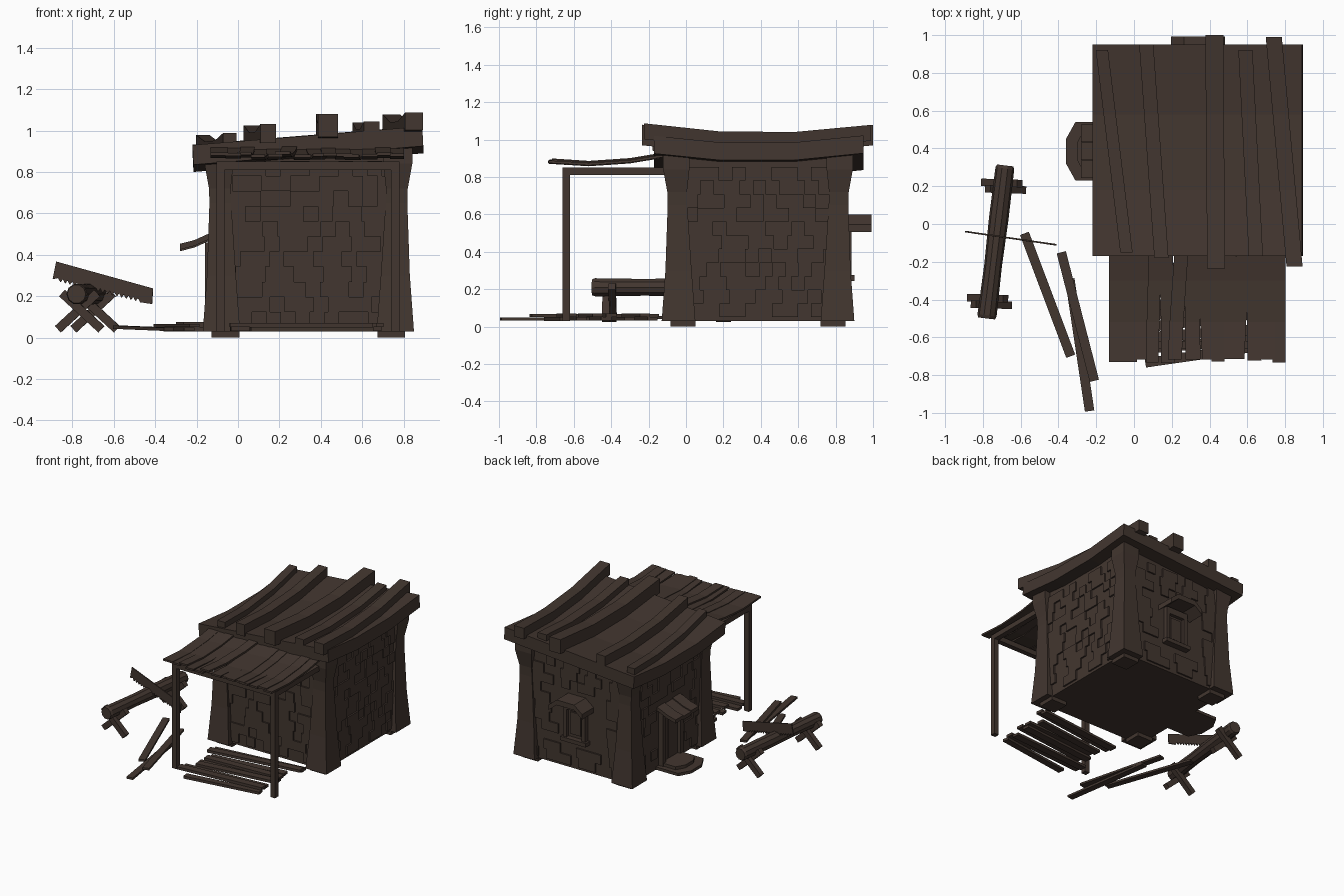
import bpy, bmesh, math, random
from mathutils import Vector

random.seed(7)
if "Cube" in bpy.data.objects:
    bpy.data.objects.remove(bpy.data.objects["Cube"], do_unlink=True)

wood = bpy.data.materials.new("dark_brown")
wood.use_nodes = True
COLOR = (0.055, 0.037, 0.029, 1)
wood.diffuse_color = COLOR
wood.node_tree.nodes["Principled BSDF"].inputs["Base Color"].default_value = COLOR


def add_loft(bm, rings):
    """Skin equal-sized rings of points and cap both ends."""
    loops = [[bm.verts.new(p) for p in ring] for ring in rings]
    n = len(loops[0])
    for a, b in zip(loops, loops[1:]):
        for i in range(n):
            j = (i + 1) % n
            bm.faces.new((a[i], a[j], b[j], b[i]))
    bm.faces.new(loops[0])
    bm.faces.new(loops[-1])


def finish(name, bm):
    bmesh.ops.recalc_face_normals(bm, faces=bm.faces)
    mesh = bpy.data.meshes.new(name)
    bm.to_mesh(mesh)
    bm.free()
    mesh.materials.append(wood)
    obj = bpy.data.objects.new(name, mesh)
    bpy.context.collection.objects.link(obj)
    return obj


def loft(name, rings):
    bm = bmesh.new()
    add_loft(bm, rings)
    return finish(name, bm)


def rect(x0, x1, y0, y1, z):
    return [(x0, y0, z), (x1, y0, z), (x1, y1, z), (x0, y1, z)]


def box(name, x, y, z):
    return loft(name, [rect(*x, *y, z[0]), rect(*x, *y, z[1])])


def board(name, a, b, w, t):
    """Straight timber between two centre points."""
    a, b = Vector(a), Vector(b)
    d = (b - a).normalized()
    side = d.cross(Vector((0, 0, 1))).normalized()
    up = side.cross(d)
    corners = [side * (w / 2 * i) + up * (t / 2 * j)
               for i, j in ((-1, -1), (1, -1), (1, 1), (-1, 1))]
    return loft(name, [[p + c for c in corners] for p in (a, b)])


def strip(x, y, z, w, h):
    return [(x - w / 2, y, z), (x + w / 2, y, z), (x + w / 2, y, z + h), (x - w / 2, y, z + h)]


def roof_top(x, y):
    """Roof height: rises towards +x and sags in the middle along y."""
    sag = max(0.18 - y, y - 0.58, 0) * 0.1
    return 0.913 + 0.09 * (x + 0.22) / 1.115 + sag - 0.018


# house body with a sloping top
X0, X1, Y0, Y1 = -0.12, 0.80, -0.08, 0.85
loft("house_walls", [rect(X0, X1, Y0, Y1, 0.03),
                     [(x, y, roof_top(x, y) - 0.05) for x, y, _ in rect(X0, X1, Y0, Y1, 0)]])

# flared corner posts and their foot blocks: height, outer offset, width
FLARE = [(0.03, 0.05, 0.18), (0.3, 0.03, 0.14), (0.65, 0.018, 0.105),
         (0.72, 0.02, 0.105), (0.84, 0.042, 0.14), (0.9, 0.042, 0.14)]
for sx, cx in (("right", X0), ("left", X1)):
    for sy, cy in (("front", Y0), ("back", Y1)):
        dx, dy = (1 if cx == X0 else -1), (1 if cy == Y0 else -1)
        rings = []
        for z, out, w in FLARE:
            top = z if z < 0.88 else roof_top(cx, cy) - 0.04
            rings.append(rect(cx - dx * out, cx + dx * (w - out),
                              cy - dy * out, cy + dy * (w - out), top))
        loft(f"{sy}_{sx}_corner_post", rings)
        fx, fy = cx + dx * 0.06, cy + dy * 0.065
        box(f"{sy}_{sx}_foot", (fx - 0.067, fx + 0.067), (fy - 0.067, fy + 0.067), (0, 0.04))


def bricks(name, axis, face, sign, lo, hi, hole=None):
    """Runs of raised bricks in running bond on one wall."""
    bm = bmesh.new()
    rows, step, h = 11, 0.07, 0.073
    for r in range(rows):
        z0 = 0.05 + r * h
        u = lo - random.random() * step
        while u < hi:
            run = step * random.choice((1, 2, 2, 3))
            a, b = max(u, lo), min(u + run, hi)
            u += run + step * random.choice((1, 1, 2))
            if hole and b > hole[0] and a < hole[1] and z0 + h > hole[2] and z0 < hole[3]:
                continue
            if b - a < 0.02:
                continue
            c, d = face - sign * 0.01, face + sign * 0.012
            span = (c, d, a, b) if axis == "x" else (a, b, c, d)
            add_loft(bm, [rect(*span, z0), rect(*span, z0 + h)])
    finish(name, bm)


bricks("front_bricks", "y", Y0, -1, X0 + 0.07, X1 - 0.07)
bricks("back_bricks", "y", Y1, 1, X0 + 0.07, X1 - 0.07, (0.19, 0.49, 0.22, 0.6))
bricks("left_bricks", "x", X1, 1, Y0 + 0.07, Y1 - 0.07)
bricks("right_bricks", "x", X0, -1, Y0 + 0.07, Y1 - 0.07, (0.23, 0.52, 0, 0.5))

# sagging roof slab
BENDS = (0.18, 0.58)
rings = []
for y in (-0.17, *BENDS, 0.95):
    a, b = roof_top(-0.22, y), roof_top(0.895, y)
    rings.append([(-0.215, y, a - 0.095), (0.895, y, b - 0.095), (0.89, y, b), (-0.22, y, a)])
loft("roof_slab", rings)

# bent timbers on the roof: back x, back y, front x, front y, width, height
for i, (xb, yb, xf, yf, w, h) in enumerate([
        (-0.17, 0.92, -0.04, -0.15, 0.065, 0.045), (0.065, 0.95, 0.145, -0.18, 0.075, 0.07),
        (0.425, 1.0, 0.435, -0.235, 0.095, 0.09), (0.59, 0.92, 0.645, -0.17, 0.075, 0.045),
        (0.74, 0.99, 0.85, -0.225, 0.085, 0.065)]):
    rings = []
    for y in (yf, *BENDS, yb):
        x = xf + (xb - xf) * (y - yf) / (yb - yf)
        rings.append(strip(x, y, roof_top(x, y) - 0.02, w, h + 0.02))
    loft(f"roof_timber_{i + 1}", rings)

# porch frame
for side, x in (("right", -0.085), ("left", 0.76)):
    box(f"porch_{side}_post", (x - 0.02, x + 0.02), (-0.66, -0.62), (0.03, 0.85))
    box(f"porch_{side}_rail", (x - 0.02, x + 0.02), (-0.62, -0.07), (0.81, 0.85))
box("porch_front_beam", (-0.065, 0.74), (-0.66, -0.62), (0.81, 0.85))

# crooked porch roof slats
for i in range(14):
    x = -0.09 + i * 0.066
    skew, lift, w = random.uniform(-0.025, 0.025), random.uniform(0, 0.015), random.uniform(0.065, 0.085)
    if i in (0, 13):
        skew = 0
    end = random.uniform(-0.74, -0.715)
    loft(f"porch_slat_{i + 1}", [
        strip(x + skew * t, y, z + lift, w, 0.014)
        for y, z, t in ((end, 0.87, 1), (-0.52, 0.857, 0.6), (-0.3, 0.872, 0), (-0.1, 0.905, -0.6))])

# loose boards lying under the porch
for i in range(8):
    y = -0.2 - i * 0.058
    z = 0.042 + 0.018 * (i % 2)
    s, e = random.uniform(-0.04, 0.04), random.uniform(-0.03, 0.05)
    board(f"floor_board_{i + 1}", (s, y - 0.06, z), (0.65 + e, y + random.uniform(-0.03, 0.04), z),
          0.055, 0.02)
board("floor_board_front", (0.06, -0.735, 0.04), (0.65, -0.65, 0.04), 0.05, 0.02)

# loose boards beside the house
board("side_board_1", (-0.58, -0.05, 0.05), (-0.335, -0.7, 0.04), 0.05, 0.016)
board("side_board_2", (-0.385, -0.15, 0.058), (-0.21, -0.83, 0.058), 0.05, 0.016)
board("side_board_3", (-0.34, -0.29, 0.04), (-0.235, -0.99, 0.04), 0.05, 0.016)

# back window: frame, pane, sill and arched hood
WX = 0.34
for s in (-1, 1):
    box("window_jamb", (WX + s * 0.08 - 0.015, WX + s * 0.08 + 0.015), (0.84, 0.885), (0.27, 0.54))
box("window_lintel", (WX - 0.065, WX + 0.065), (0.84, 0.885), (0.49, 0.54))
box("window_sill", (WX - 0.11, WX + 0.11), (0.84, 0.9), (0.245, 0.275))
box("window_pane", (WX - 0.065, WX + 0.065), (0.84, 0.858), (0.275, 0.49))
box("window_bar", (WX - 0.045, WX + 0.045), (0.84, 0.868), (0.3, 0.47))
HOOD = ((-0.143, 0.525), (-0.075, 0.58), (0.075, 0.58), (0.143, 0.525))
loft("window_hood", [[(WX + u, 0.84, z - 0.02), (WX + u, 0.992, z - 0.02),
                      (WX + u, 0.992, z + 0.02), (WX + u, 0.84, z + 0.02)] for u, z in HOOD])

# side door: frame, planks, sloping awning and half-octagon steps
DY = 0.385
for s in (-1, 1):
    y = DY + s * 0.105
    box("door_jamb", (-0.16, -0.1), (y - 0.018, y + 0.018), (0.03, 0.46))
box("door_lintel", (-0.16, -0.1), (DY - 0.087, DY + 0.087), (0.42, 0.46))
for i in range(3):
    y = DY - 0.058 + i * 0.058
    box(f"door_plank_{i + 1}", (-0.138, -0.1), (y - 0.027, y + 0.027), (0.05, 0.42))
for i in range(3):
    y, drop = DY - 0.095 + i * 0.095, 0.008 * (i % 2)
    loft(f"awning_plank_{i + 1}", [
        [(x, y - 0.047, z - drop), (x, y + 0.047, z - drop),
         (x, y + 0.047, z + 0.028 - drop), (x, y - 0.047, z + 0.028 - drop)]
        for x, z in ((-0.1, 0.49), (-0.155, 0.468), (-0.21, 0.443), (-0.28, 0.425))])
for name, k, z0, z1 in (("lower_step", 1, 0.03, 0.052), ("upper_step", 0.75, 0.05, 0.075)):
    plan = [(0, -0.155), (0.19, -0.155), (0.24, -0.065), (0.24, 0.065), (0.19, 0.155), (0, 0.155)]
    loft(name, [[(-0.12 - u * k, DY + v * k, z) for u, v in plan] for z in (z0, z1)])

# crossed trestle legs
for name, cx, cy in (("front", -0.765, -0.41), ("back", -0.69, 0.2)):
    for s in (-1, 1):
        y = cy + s * 0.02
        board(f"{name}_trestle_leg", (cx - s * 0.105, y, 0.04), (cx + s * 0.085, y - s * 0.006, 0.215),
              0.04, 0.042)

# log lying in the trestles
start, end = Vector((-0.78, -0.5, 0.21)), Vector((-0.682, 0.31, 0.21))
d = (end - start).normalized()
side = d.cross(Vector((0, 0, 1)))
rings = []
for t, r in ((0, 0.045), (0.02, 0.051), (0.35, 0.047), (0.65, 0.052), (0.98, 0.05), (1, 0.044)):
    c = start.lerp(end, t)
    rings.append([c + side * (r * math.cos(a)) + Vector((0, 0, r * math.sin(a)))
                  for a in (math.tau * k / 10 for k in range(10))])
loft("log", rings)

# two-handed saw with a toothed lower edge
left, right = Vector((-0.895, -0.04, 0.282)), Vector((-0.415, -0.11, 0.162))
outline = [Vector((-0.41, -0.11, 0.237)), Vector((-0.878, -0.042, 0.367)), left]
teeth = 18
for i in range(teeth):
    for u, dz in ((0.1, 0.012), (0.6, -0.006)):
        outline.append(left.lerp(right, 0.05 + 0.85 * (i + u) / teeth) + Vector((0, 0, dz)))
outline.append(right)
off = Vector((0.0006, 0.004, 0))
loft("saw_blade", [[p - off for p in outline], [p + off for p in outline]])
